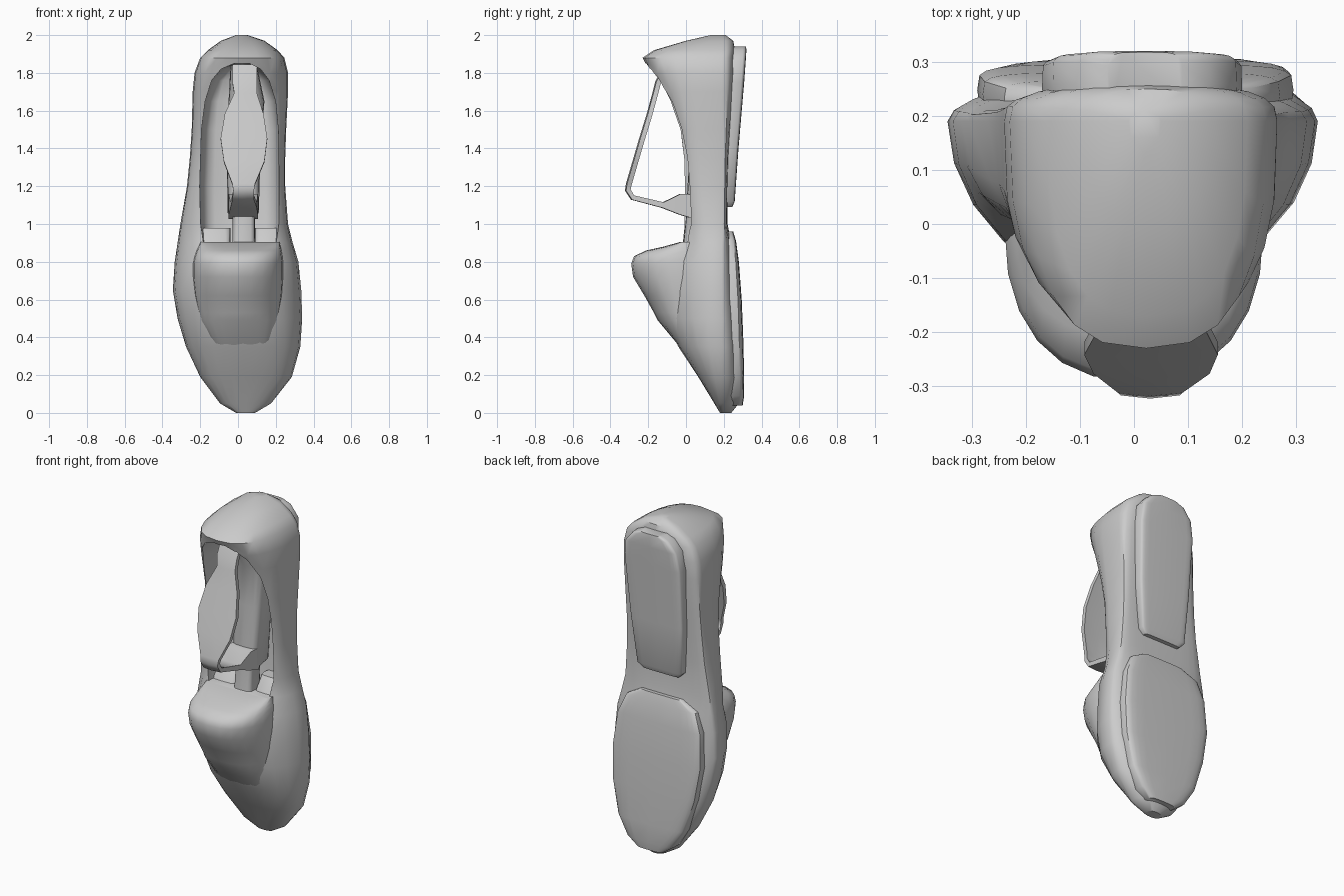
import bpy, bmesh, math


def power(v, e):
    return math.copysign(abs(v) ** e, v)


def skin(name, rings):
    """Join equal-length rings of points into a capped solid."""
    bm = bmesh.new()
    vs = [[bm.verts.new(p) for p in r] for r in rings]
    n = len(vs[0])
    for a, b in zip(vs, vs[1:]):
        for i in range(n):
            j = (i + 1) % n
            bm.faces.new((a[i], a[j], b[j], b[i]))
    bm.faces.new(vs[0])
    bm.faces.new(vs[-1])
    bmesh.ops.recalc_face_normals(bm, faces=bm.faces)
    me = bpy.data.meshes.new(name)
    bm.to_mesh(me)
    bm.free()
    ob = bpy.data.objects.new(name, me)
    bpy.context.collection.objects.link(ob)
    return ob


def loft(name, rows, n=24, widest=None):
    """Rows: z, left x, right x, front y, back y, roundness. 'widest' is the y of full width."""
    rings = []
    for z, xl, xr, yf, yb, e in rows:
        ym = (yf + yb) / 2 if widest is None else max(widest, yf + 0.02)
        ring = []
        for i in range(n):
            t = 2 * math.pi * i / n
            c, s = power(math.cos(t), e), power(math.sin(t), e)
            y = ym + s * ((yb - ym) if s > 0 else (ym - yf))
            ring.append(((xl + xr) / 2 + (xr - xl) / 2 * c, y, z))
        rings.append(ring)
    return skin(name, rings)


def ribbon(name, path):
    """Bent strip in the y-z plane. Path: y, z, left x, right x, thickness."""
    rings = []
    for i, (y, z, xl, xr, th) in enumerate(path):
        a, b = path[max(i - 1, 0)], path[min(i + 1, len(path) - 1)]
        dy, dz = b[0] - a[0], b[1] - a[1]
        length = math.hypot(dy, dz)
        ny, nz = -dz / length * th / 2, dy / length * th / 2
        xm, bow = (xl + xr) / 2, 0.006
        rings.append([(xl, y - ny, z - nz), (xm, y - ny - bow, z - nz), (xr, y - ny, z - nz),
                      (xr, y + ny, z + nz), (xm, y + ny - bow, z + nz), (xl, y + ny, z + nz)])
    return skin(name, rings)


def smooth(ob, angle=40):
    bpy.ops.object.select_all(action='DESELECT')
    ob.select_set(True)
    bpy.context.view_layer.objects.active = ob
    bpy.ops.object.shade_smooth_by_angle(angle=math.radians(angle))


# shoe upper, toe at the bottom and heel at the top
upper = loft("upper", [
    (0.00, -0.01, 0.09, 0.18, 0.24, 0.9),
    (0.05, -0.095, 0.175, 0.15, 0.28, 0.9),
    (0.19, -0.20, 0.285, 0.065, 0.295, 0.85),
    (0.35, -0.275, 0.33, -0.04, 0.29, 0.9),
    (0.50, -0.32, 0.34, -0.11, 0.285, 1.0),
    (0.65, -0.345, 0.335, -0.13, 0.275, 1.05),
    (0.80, -0.335, 0.32, -0.12, 0.26, 1.0),
    (0.90, -0.32, 0.29, -0.04, 0.24, 0.8),
    (1.00, -0.305, 0.265, -0.025, 0.22, 0.65),
    (1.20, -0.27, 0.25, -0.025, 0.22, 0.5),
    (1.35, -0.255, 0.25, -0.035, 0.225, 0.5),
    (1.50, -0.245, 0.255, -0.06, 0.235, 0.5),
    (1.70, -0.24, 0.265, -0.135, 0.25, 0.6),
    (1.80, -0.23, 0.265, -0.19, 0.26, 0.7),
    (1.88, -0.20, 0.245, -0.23, 0.26, 0.75),
    (1.92, -0.16, 0.21, -0.17, 0.26, 0.75),
    (1.97, -0.09, 0.14, 0.0, 0.25, 0.8),
    (2.00, -0.01, 0.05, 0.13, 0.21, 1),
], widest=0.19)

# foot opening carved into the upper
opening = loft("opening_cutter", [
    (0.87, -0.18, 0.20, -0.6, 0.14, 0.35),
    (1.00, -0.20, 0.22, -0.6, 0.16, 0.35),
    (1.20, -0.205, 0.22, -0.6, 0.17, 0.35),
    (1.50, -0.195, 0.215, -0.6, 0.18, 0.35),
    (1.65, -0.175, 0.20, -0.6, 0.19, 0.35),
    (1.76, -0.14, 0.165, -0.6, 0.19, 0.4),
    (1.82, -0.09, 0.12, -0.6, 0.18, 0.5),
    (1.85, -0.02, 0.06, -0.6, 0.15, 0.6),
])
cut = upper.modifiers.new("opening", 'BOOLEAN')
cut.operation = 'DIFFERENCE'
cut.solver = 'EXACT'
cut.object = opening
bpy.context.view_layer.objects.active = upper
bpy.ops.object.modifier_apply(modifier=cut.name)
bpy.data.objects.remove(opening)
smooth(upper)

# tongue bulging out in front of the opening
smooth(loft("tongue", [
    (0.30, -0.06, 0.12, 0.0, 0.08, 0.9),
    (0.37, -0.14, 0.18, -0.05, 0.08, 0.95),
    (0.49, -0.20, 0.215, -0.15, 0.08, 1.0),
    (0.53, -0.21, 0.22, -0.17, 0.08, 1.0),
    (0.62, -0.23, 0.235, -0.22, 0.08, 0.95),
    (0.72, -0.24, 0.24, -0.28, 0.08, 0.9),
    (0.79, -0.24, 0.24, -0.29, 0.08, 0.85),
    (0.83, -0.23, 0.235, -0.275, 0.08, 0.8),
    (0.86, -0.22, 0.23, -0.21, 0.08, 0.8),
    (0.88, -0.21, 0.225, -0.12, 0.08, 0.7),
    (0.905, -0.20, 0.22, -0.03, 0.08, 0.5),
], widest=0.0), 50)

# front sole and heel block
smooth(loft("front_sole", [
    (0.04, -0.05, 0.13, 0.20, 0.300, 0.5),
    (0.09, -0.12, 0.19, 0.20, 0.308, 0.45),
    (0.20, -0.19, 0.25, 0.20, 0.308, 0.4),
    (0.40, -0.255, 0.29, 0.20, 0.303, 0.4),
    (0.60, -0.29, 0.295, 0.20, 0.295, 0.4),
    (0.80, -0.28, 0.27, 0.20, 0.28, 0.4),
    (0.91, -0.24, 0.22, 0.20, 0.265, 0.4),
    (0.96, -0.14, 0.13, 0.20, 0.25, 0.4),
]))
smooth(loft("heel_block", [
    (1.09, -0.12, 0.12, 0.18, 0.245, 0.3),
    (1.12, -0.15, 0.15, 0.18, 0.258, 0.25),
    (1.40, -0.165, 0.18, 0.19, 0.278, 0.25),
    (1.75, -0.17, 0.20, 0.20, 0.308, 0.25),
    (1.86, -0.15, 0.19, 0.20, 0.316, 0.25),
    (1.92, -0.10, 0.14, 0.20, 0.32, 0.3),
    (1.94, -0.05, 0.09, 0.20, 0.318, 0.4),
]))

# bent spring strip of the shoe tree, running from the heel to the forefoot
smooth(ribbon("tree_strip", [
    (-0.10, 1.84, -0.03, 0.10, 0.025),
    (-0.145, 1.75, -0.03, 0.10, 0.025),
    (-0.16, 1.69, -0.02, 0.10, 0.025),
    (-0.19, 1.58, -0.07, 0.135, 0.025),
    (-0.23, 1.45, -0.092, 0.155, 0.025),
    (-0.265, 1.33, -0.075, 0.14, 0.025),
    (-0.30, 1.21, -0.03, 0.09, 0.025),
    (-0.305, 1.18, -0.025, 0.085, 0.025),
    (-0.28, 1.14, -0.03, 0.085, 0.025),
    (-0.12, 1.10, -0.04, 0.10, 0.03),
    (-0.03, 1.105, -0.05, 0.105, 0.11),
    (0.06, 1.09, -0.05, 0.105, 0.13),
]), 50)

# shoe tree stem lying on the insole
smooth(loft("tree_stem", [
    (0.84, -0.03, 0.09, -0.02, 0.10, 0.5),
    (1.03, -0.03, 0.09, 0.0, 0.10, 0.5),
    (1.06, -0.055, 0.11, 0.0, 0.16, 0.5),
    (1.40, -0.06, 0.12, 0.02, 0.18, 0.5),
    (1.65, -0.05, 0.14, 0.0, 0.19, 0.6),
    (1.84, -0.04, 0.10, -0.10, 0.18, 0.7),
], 16))

# forefoot padding on both sides of the stem
for side, xl, xr in (("left", -0.20, -0.04), ("right", 0.09, 0.22)):
    smooth(loft(side + "_lining", [
        (0.86, xl, xr, 0.0, 0.16, 0.4),
        (0.92, xl, xr, 0.03, 0.16, 0.4),
        (0.98, xl, xr, 0.08, 0.16, 0.5),
    ], 16))
